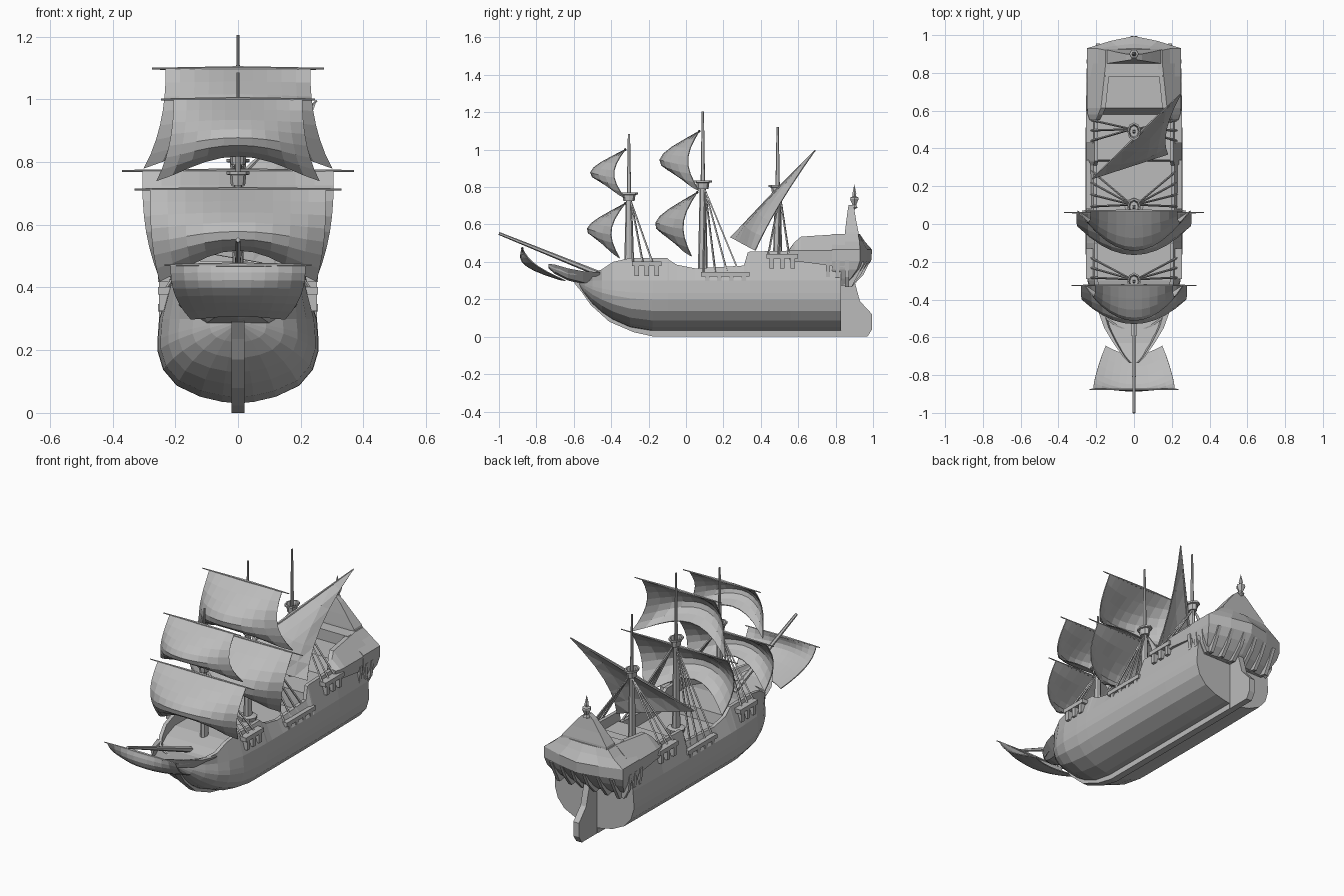
import bpy, bmesh, math
from mathutils import Vector

cube = bpy.data.objects.get("Cube")
if cube:
    bpy.data.objects.remove(cube)

grey = bpy.data.materials.new("weathered_grey")
grey.use_nodes = True
grey.diffuse_color = (0.5, 0.5, 0.5, 1)
grey.node_tree.nodes["Principled BSDF"].inputs["Base Color"].default_value = (0.5, 0.5, 0.5, 1)


def finish(name, bm, solid=0):
    if not solid:
        bmesh.ops.recalc_face_normals(bm, faces=bm.faces)
    mesh = bpy.data.meshes.new(name)
    bm.to_mesh(mesh)
    bm.free()
    mesh.materials.append(grey)
    ob = bpy.data.objects.new(name, mesh)
    bpy.context.collection.objects.link(ob)
    if solid:
        mod = ob.modifiers.new("thickness", "SOLIDIFY")
        mod.thickness = solid
        mod.offset = 0


def loft(name, halves):
    """Skin half sections, each running from centre line to centre line."""
    bm = bmesh.new()
    rings = []
    for half in halves:
        ring = half + [(-x, y, z) for x, y, z in half[-2:0:-1]]
        rings.append([bm.verts.new(p) for p in ring])
    n = len(rings[0])
    for a, b in zip(rings, rings[1:]):
        for i in range(n):
            j = (i + 1) % n
            bm.faces.new((a[i], a[j], b[j], b[i]))
    bm.faces.new(rings[0])
    bm.faces.new(rings[-1])
    finish(name, bm)


def prism(bm, pts, axis, lo, hi):
    """Extrude a 2D outline along x (points are y,z) or y (points are x,z)."""
    def at(p, d):
        return (d, p[0], p[1]) if axis == "x" else (p[0], d, p[1])
    a = [bm.verts.new(at(p, lo)) for p in pts]
    b = [bm.verts.new(at(p, hi)) for p in pts]
    bm.faces.new(a)
    bm.faces.new(b[::-1])
    for i in range(len(pts)):
        j = (i + 1) % len(pts)
        bm.faces.new((a[i], a[j], b[j], b[i]))


def box(bm, x0, x1, y0, y1, z0, z1):
    prism(bm, [(y0, z0), (y1, z0), (y1, z1), (y0, z1)], "x", x0, x1)


def rod(bm, a, b, r0, r1, sides=6):
    a, b = Vector(a), Vector(b)
    d = b - a
    mat = d.to_track_quat("Z", "Y").to_matrix().to_4x4()
    mat.translation = (a + b) / 2
    bmesh.ops.create_cone(bm, cap_ends=True, segments=sides, radius1=r0,
                          radius2=r1, depth=d.length, matrix=mat)


def lathe(name, y, profile, sides=8, squash=1):
    bm = bmesh.new()
    vs = [bm.verts.new((r, y, z)) for r, z in profile]
    es = [bm.edges.new(e) for e in zip(vs, vs[1:])]
    bmesh.ops.spin(bm, geom=vs + es, cent=(0, y, 0), axis=(0, 0, 1),
                   angle=math.tau, steps=sides)
    bmesh.ops.remove_doubles(bm, verts=bm.verts, dist=0.0005)
    bmesh.ops.scale(bm, vec=(squash, 1, 1), verts=bm.verts)
    finish(name, bm)


# Hull: rounded bilge, tumblehome, bulwarks and stepped decks
def hull_section(y, zb, w, zt, wt, deck):
    shape = [(0, 0), (.2, .02), (.47, .08), (.76, .21), (.93, .4), (1, .62), (1, .75), (.98, 1)]
    half = [(w * f, y, zb + (.3 - zb) * h) for f, h in shape]
    inner = max(wt - .02, .005)
    return half + [(wt, y, zt), (inner, y, zt), (inner, y, deck), (0, y, deck)]


loft("hull", [hull_section(*s) for s in [
    (-.57, .27, .02, .32, .02, .31), (-.54, .225, .09, .33, .10, .31),
    (-.5, .175, .145, .34, .155, .315), (-.45, .13, .19, .36, .185, .32),
    (-.39, .09, .222, .40, .2, .34), (-.3, .05, .247, .42, .21, .36),
    (-.18, .03, .255, .42, .21, .36), (-.1, .03, .257, .42, .21, .36),
    (-.09, .03, .257, .41, .21, .3), (-.05, .03, .257, .385, .215, .3),
    (.05, .03, .257, .365, .215, .3), (.31, .03, .257, .38, .215, .3),
    (.33, .03, .257, .45, .21, .3), (.34, .03, .257, .455, .21, .4),
    (.56, .03, .255, .46, .21, .4), (.83, .03, .25, .45, .22, .4)]])

# Beakhead tray under the bowsprit
loft("beakhead", [[(0, y, zb), (w * .6, y, zb + .01), (w, y, zt),
                   (w * .85, y, zt), (w * .8, y, deck), (0, y, deck)]
                  for y, zb, w, zt, deck in [
    (-.46, .26, .19, .345, .315), (-.55, .28, .158, .35, .325),
    (-.63, .3, .11, .365, .335), (-.7, .335, .06, .385, .36), (-.735, .365, .025, .39, .375)]])

# Keel, stem and rudder
bm = bmesh.new()
prism(bm, [(-.6, .29), (-.555, .235), (-.51, .17), (-.41, .08), (-.28, .024), (-.17, 0), (.83, 0),
           (.83, .06), (-.16, .06), (-.39, .12), (-.5, .24), (-.55, .3)], "x", -.02, .02)
finish("keel", bm)
bm = bmesh.new()
prism(bm, [(.83, 0), (.97, 0), (.995, .04), (.995, .12), (.93, .19), (.9, .3), (.83, .3)],
      "x", -.018, .018)
finish("rudder", bm)

# Stern castle walls around the poop deck, flush with the hull sides
loft("stern_castle", [[(0, y, zb), (w * .98, y, zb), (w, y, .46), (wt, y, zt),
                       (wt - .025, y, zt), (wt - .025, y, deck), (0, y, deck)]
                      for y, zb, w, wt, zt, deck in [
    (.55, .40, .235, .205, .465, .4), (.58, .40, .245, .19, .505, .4),
    (.615, .40, .248, .175, .535, .485), (.85, .37, .25, .15, .55, .485)]])

# Stern gallery: bowed back, flaring out from the transom and in again to the taffrail
loft("stern_gallery", [[(0, .78, z), (w, .78, z), (w, y1, z), (w * .5, y1 * .4 + yc * .6, z), (0, yc, z)]
                       for z, w, y1, yc in [
    (.275, .2, .84, .865), (.31, .22, .88, .91), (.36, .242, .915, .955), (.405, .25, .93, .99),
    (.465, .25, .93, .995), (.51, .19, .928, .955), (.548, .15, .92, .93)]])

# Peak rising from the taffrail
loft("stern_peak", [[(0, y0, z), (w, y0, z), (w, y1, z), (0, y1, z)] for z, w, y0, y1 in [
    (.5, .155, .845, .925), (.56, .14, .85, .922), (.62, .092, .857, .91),
    (.68, .042, .865, .9), (.705, .012, .87, .898)]])

# Brackets carrying the gallery
bm = bmesh.new()
for i in range(6):
    x = -.19 + i * .076
    back = .035 * (1 - abs(x) / .19)
    prism(bm, [(.8, .4), (.955 + back, .4), (.92 + back, .33), (.885, .265), (.83, .275)],
          "x", x - .01, x + .01)
for s in (-1, 1):
    for y in (.76, .81, .86):
        prism(bm, [(s * .19, .41), (s * .252, .41), (s * .244, .32), (s * .215, .265), (s * .19, .28)],
              "y", y - .011, y + .011)
finish("gallery_brackets", bm)

lathe("stern_lantern", .9, [(0, .68), (.02, .69), (.012, .705), (.026, .735), (.024, .745),
                            (.01, .75), (.012, .765), (0, .815)], 6)

# Masts with narrow oval crow's nests
masts = [("fore", -.305, .77, 1.085), ("main", .09, .835, 1.205), ("mizzen", .49, .81, 1.12)]
for name, y, z, top in masts:
    lathe(name + "_mast", y, [
        (0, .28), (.028, .28), (.017, z - .045), (.03, z - .045), (.035, z - .012), (.048, z - .01),
        (.048, z), (.038, z), (.03, z - .025), (.012, z - .025), (.006, top), (0, top)], 8, .75)
lathe("mast_collar", .09, [(0, .29), (.045, .29), (.05, .32), (.03, .325), (0, .325)])

bm = bmesh.new()
rod(bm, (0, -.43, .322), (0, -1, .552), .016, .008)
finish("bowsprit", bm)


# Square sails: hanging cloth with a forward belly and an arched foot
def square_sail(name, y, zt, zb, top, foot, yard, belly, edge, arch, rake=0):
    bm = bmesh.new()
    nu, nv = 10, 7
    grid = []
    for j in range(nv + 1):
        v = j / nv
        row = []
        for i in range(nu + 1):
            u = 2 * i / nu - 1
            full = 1 - u * u
            x = u * (top + (foot - top) * v ** 2.5)
            fwd = edge * math.sin(math.pi * v) + belly * full * math.sin(math.pi * .75 * v)
            row.append(bm.verts.new((x, y + rake * v - fwd,
                                     zt - (zt - zb) * v + arch * full ** 1.4 * v * v)))
        grid.append(row)
    for a, b in zip(grid, grid[1:]):
        for i in range(nu):
            bm.faces.new((a[i], a[i + 1], b[i + 1], b[i]))
    finish(name + "_sail", bm, .005)
    bm = bmesh.new()
    for s in (-1, 1):
        rod(bm, (0, y, zt), (s * yard, y, zt), .008, .003)
    finish(name + "_yard", bm)


square_sail("fore_upper", -.325, 1.0, .74, .205, .26, .245, .13, .06, .08)
square_sail("fore_lower", -.325, .713, .42, .28, .25, .33, .13, .06, .10, -.03)
square_sail("main_upper", .07, 1.098, .78, .23, .30, .275, .155, .06, .09)
square_sail("main_lower", .06, .772, .43, .305, .25, .37, .15, .06, .10, -.03)
square_sail("sprit", -.875, .472, .30, .215, .15, .235, .065, .045, .01, .23)

# Lateen sail with a hollow leech, and its slanting yard
low, high, clew = Vector((-.22, .24, .53)), Vector((.25, .69, .995)), Vector((.18, .37, .46))
bm = bmesh.new()
hollow = low - (high + clew) / 2
rows = []
n = 6
for j in range(n + 1):
    row = []
    for i in range(n + 1 - j):
        c = j / n
        b = i / n
        a = 1 - b - c
        p = low * a + high * b + clew * c
        p += Vector((.7, -.8, 0)) * a * b * c + hollow * (b * c * .4)
        row.append(bm.verts.new(p))
    rows.append(row)
for r, t in zip(rows, rows[1:]):
    for i in range(len(t)):
        bm.faces.new((r[i], r[i + 1], t[i]))
        if i + 1 < len(t):
            bm.faces.new((r[i + 1], t[i + 1], t[i]))
finish("lateen_sail", bm, .005)
bm = bmesh.new()
mid = (low + high) / 2
for end in (low, high):
    rod(bm, mid, end, .009, .004)
finish("lateen_yard", bm)

# Channels with hanging straps, and shrouds up to the nests
channels = [(-.29, -.13, .39, 3), (.08, .34, .335, 4), (.43, .6, .43, 3)]
for (name, my, mz, top), (y0, y1, z, count) in zip(masts, channels):
    planks, ropes = bmesh.new(), bmesh.new()
    for s in (-1, 1):
        box(planks, s * .2, s * .255, y0, y1, z - .012, z + .012)
        for i in range(count):
            y = y0 + (y1 - y0) * (i + .5) / count
            box(planks, s * .215, s * .252, y - .012, y + .012, z - .065, z)
            rod(ropes, (s * .232, y - .02, z), (s * .012, my + .012, mz - .05), .006, .005, 4)
    finish(name + "_channels", planks)
    finish(name + "_shrouds", ropes)
